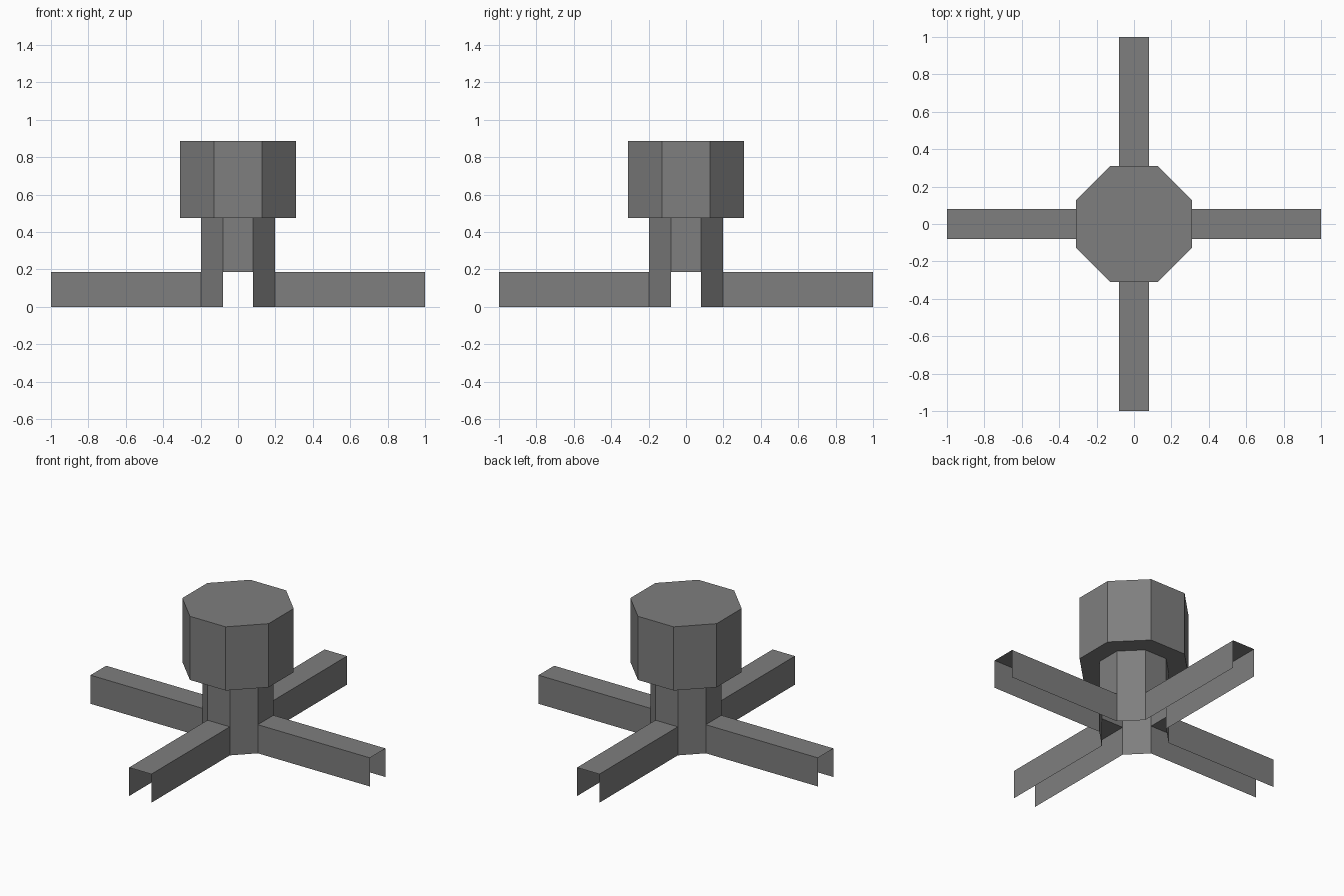
import bpy, bmesh, math
from mathutils import Matrix, Vector

if "Cube" in bpy.data.objects:
    bpy.data.objects.remove(bpy.data.objects["Cube"])

ARM_H, NECK_TOP, CAP_TOP = 0.185, 0.475, 0.887
NECK_R, NECK_S = 0.198, 0.08      # octagon apothem and half width of its axis sides
CAP_R, CAP_S = 0.309, 0.128

grey = bpy.data.materials.new("mid grey")
grey.diffuse_color = (0.21, 0.21, 0.21, 1)
grey.use_nodes = True
grey.node_tree.nodes["Principled BSDF"].inputs["Base Color"].default_value = grey.diffuse_color


def finish(bm, name):
    mesh = bpy.data.meshes.new(name)
    bm.to_mesh(mesh)
    bm.free()
    mesh.materials.append(grey)
    obj = bpy.data.objects.new(name, mesh)
    bpy.context.collection.objects.link(obj)
    return obj


def octagon(bm, r, s, z):
    ring = []
    for k in range(4):
        turn = Matrix.Rotation(k * math.pi / 2, 3, 'Z')
        ring += [bm.verts.new(turn @ Vector((r, y, z))) for y in (-s, s)]
    return ring


def walls(bm, lo, hi, sides=range(8)):
    for i in sides:
        j = (i + 1) % 8
        bm.faces.new((lo[i], lo[j], hi[j], hi[i]))


# Hollow neck: only the diagonal sides reach the ground, arms open into it
bm = bmesh.new()
rings = [octagon(bm, NECK_R, NECK_S, z) for z in (0, ARM_H, NECK_TOP)]
walls(bm, rings[0], rings[1], range(1, 8, 2))
walls(bm, rings[1], rings[2])
finish(bm, "neck")

# Octagonal head with a ledge underneath
bm = bmesh.new()
rings = [octagon(bm, NECK_R, NECK_S, NECK_TOP),
         octagon(bm, CAP_R, CAP_S, NECK_TOP),
         octagon(bm, CAP_R, CAP_S, CAP_TOP)]
walls(bm, rings[0], rings[1])
walls(bm, rings[1], rings[2])
bm.faces.new(rings[2])
finish(bm, "head")

# Four channel arms, open below and at both ends
profile = [(-NECK_S, 0), (-NECK_S, ARM_H), (NECK_S, ARM_H), (NECK_S, 0)]
for k, side in enumerate(("right", "back", "left", "front")):
    bm = bmesh.new()
    turn = Matrix.Rotation(k * math.pi / 2, 3, 'Z')
    inner, outer = [[bm.verts.new(turn @ Vector((x, y, z))) for y, z in profile]
                    for x in (NECK_R, 1.0)]
    for i in range(3):
        bm.faces.new((inner[i], outer[i], outer[i + 1], inner[i + 1]))
    finish(bm, side + "_arm")
